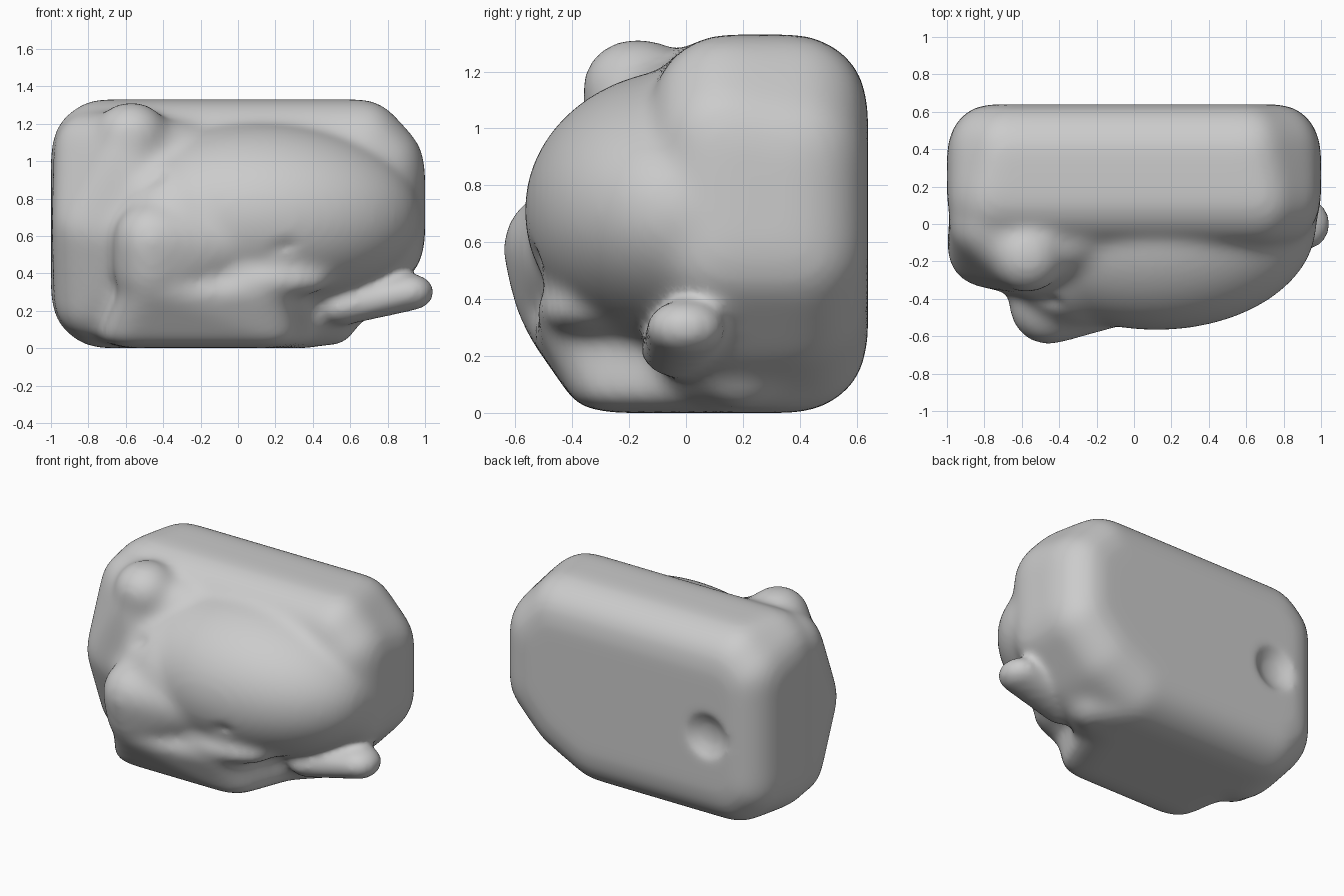
import bpy, bmesh
from mathutils import Matrix

cube = bpy.data.objects.get("Cube")
if cube:
    bpy.data.objects.remove(cube, do_unlink=True)

stone = bpy.data.materials.new("stone_grey")
stone.use_nodes = True
stone.diffuse_color = (0.6, 0.6, 0.6, 1)
stone.node_tree.nodes["Principled BSDF"].inputs["Base Color"].default_value = (0.6, 0.6, 0.6, 1)


def ball(bm, centre, radius, detail=4):
    """Add an ellipsoid to the mesh."""
    mat = Matrix.Translation(centre) @ Matrix.Diagonal((*radius, 1))
    bmesh.ops.create_icosphere(bm, subdivisions=detail, radius=1, matrix=mat)


def hull(bm, centres, radius):
    """Add a rounded solid stretched over ellipsoids."""
    part = bmesh.new()
    for c in centres:
        ball(part, c, radius, 3)
    res = bmesh.ops.convex_hull(part, input=part.verts[:])
    loose = [e for e in res["geom_interior"] if isinstance(e, bmesh.types.BMVert)]
    bmesh.ops.delete(part, geom=loose, context="VERTS")
    tmp = bpy.data.meshes.new("tmp")
    part.to_mesh(tmp)
    part.free()
    bm.from_mesh(tmp)
    bpy.data.meshes.remove(tmp)


def to_object(bm, name):
    bmesh.ops.recalc_face_normals(bm, faces=bm.faces[:])
    mesh = bpy.data.meshes.new(name)
    bm.to_mesh(mesh)
    bm.free()
    obj = bpy.data.objects.new(name, mesh)
    bpy.context.collection.objects.link(obj)
    return obj


def modify(obj, kind, **settings):
    mod = obj.modifiers.new(kind.lower(), kind)
    for key, value in settings.items():
        setattr(mod, key, value)
    bpy.context.view_layer.objects.active = obj
    bpy.ops.object.modifier_apply(modifier=mod.name)


bm = bmesh.new()

# Main block: rounded left end, right end cut back above and below
block = []
for y, inset in ((0.14, 0), (0.38, 0.05)):
    block += [(-0.77, y, 0.28 + inset), (-0.74 + inset, y, 0.26),
              (-0.77, y, 1.05 - inset), (-0.74 + inset, y, 1.07),
              (0.67 - inset, y, 1.07), (0.77, y, 0.96 - inset),
              (0.77, y, 0.58), (0.6, y, 0.4), (0.38 - inset, y, 0.26)]
hull(bm, block, (0.23, 0.26, 0.26))

# Left shoulder, running forward from the block
hull(bm, [(-0.79, 0.0, 0.27), (-0.79, 0.0, 1.05), (-0.8, -0.14, 0.66), (-0.6, -0.17, 1.02),
          (-0.5, -0.2, 0.6), (-0.3, -0.05, 1.0)], (0.2, 0.2, 0.22))

# Broad front bulge
ball(bm, (0.12, 0.0, 0.71), (0.86, 0.57, 0.5))
ball(bm, (-0.3, -0.1, 0.64), (0.42, 0.46, 0.44))

# Underside, sloping forward to a lower jaw
hull(bm, [(-0.55, -0.24, 0.07), (0.15, -0.24, 0.07), (-0.6, 0.25, 0.07), (0.35, 0.3, 0.07),
          (-0.45, -0.4, 0.3), (0.1, -0.35, 0.3)], (0.18, 0.17, 0.07))

# Lumps: front knob, top knob, front lip, underside knob
hull(bm, [(-0.46, -0.43, 0.58), (-0.46, -0.39, 0.42), (-0.1, -0.33, 0.56)], (0.21, 0.22, 0.21))
ball(bm, (-0.57, -0.17, 1.14), (0.2, 0.2, 0.18))
ball(bm, (0.14, -0.34, 0.36), (0.36, 0.19, 0.1))
ball(bm, (0.5, 0.2, 0.15), (0.14, 0.17, 0.14))
rock = to_object(bm, "boulder")
modify(rock, "REMESH", mode="VOXEL", voxel_size=0.025)
modify(rock, "SMOOTH", factor=0.5, iterations=16)

# Hollows: back dimple, hollow and cleft under the right end, crack, front crease
bm = bmesh.new()
ball(bm, (-0.6, 0.74, 0.63), (0.2, 0.16, 0.2))
hull(bm, [(0.92, 0.0, 0.3), (0.55, -0.02, 0.22)], (0.13, 0.14, 0.1))
ball(bm, (0.45, -0.16, 0.1), (0.14, 0.14, 0.11))
hull(bm, [(-0.57, -0.52, 0.84), (-0.42, -0.48, 0.93)], (0.04, 0.1, 0.045))
hull(bm, [(0.0, -0.62, 0.43), (0.28, -0.6, 0.54)], (0.11, 0.1, 0.06))
cutter = to_object(bm, "hollow_cutter")
cutter.hide_render = True
modify(rock, "BOOLEAN", object=cutter, operation="DIFFERENCE", solver="EXACT")
bpy.data.objects.remove(cutter, do_unlink=True)

# Weathered surface
modify(rock, "REMESH", mode="VOXEL", voxel_size=0.022)
modify(rock, "SMOOTH", factor=0.5, iterations=14)

rock.data.materials.clear()
rock.data.materials.append(stone)
for p in rock.data.polygons:
    p.use_smooth = True
    p.material_index = 0
